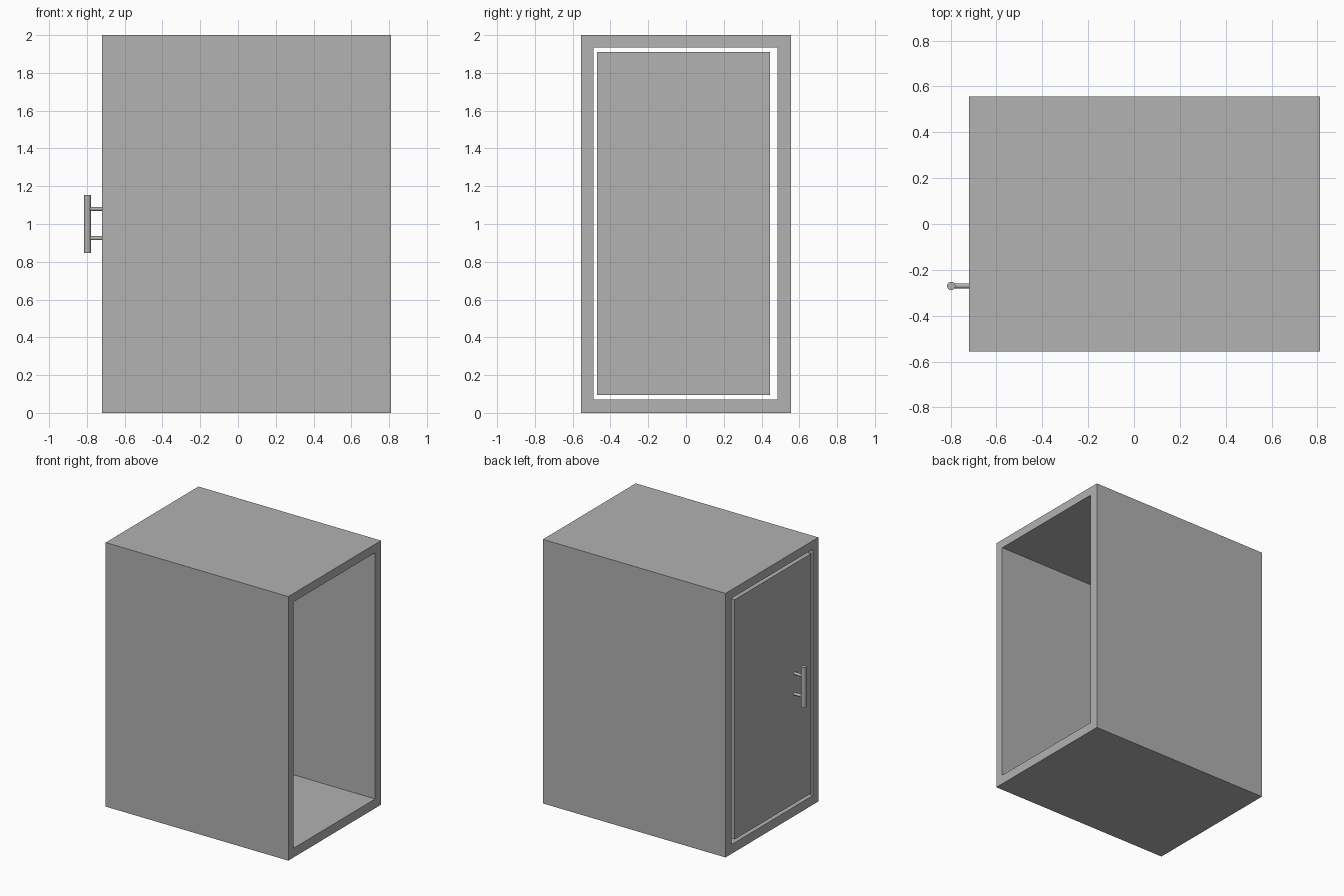
import bpy
import bmesh
from math import pi
from mathutils import Matrix, Vector

cube = bpy.data.objects.get("Cube")
if cube:
    bpy.data.objects.remove(cube, do_unlink=True)

grey = bpy.data.materials.new("plain grey")
grey.use_nodes = True
colour = (0.445, 0.445, 0.445, 1)
grey.diffuse_color = colour
grey.node_tree.nodes["Principled BSDF"].inputs["Base Color"].default_value = colour

FRONT, BACK = -0.72, 0.81       # door end and open end along x
HANDLE_Y = -0.27


def finish(bm, name):
    bmesh.ops.recalc_face_normals(bm, faces=bm.faces)
    mesh = bpy.data.meshes.new(name)
    bm.to_mesh(mesh)
    bm.free()
    mesh.materials.append(grey)
    obj = bpy.data.objects.new(name, mesh)
    bpy.context.collection.objects.link(obj)
    return obj


def box(name, low, high):
    low, high = Vector(low), Vector(high)
    bm = bmesh.new()
    place = Matrix.Translation((low + high) / 2) @ Matrix.Diagonal((*(high - low), 1))
    bmesh.ops.create_cube(bm, size=1, matrix=place)
    return finish(bm, name)


def rod(name, centre, radius, length, axis):
    turn = Matrix.Rotation(pi / 2, 4, "Y") if axis == "X" else Matrix.Identity(4)
    bm = bmesh.new()
    bmesh.ops.create_cone(bm, cap_ends=True, segments=32, radius1=radius,
                          radius2=radius, depth=length,
                          matrix=Matrix.Translation(centre) @ turn)
    obj = finish(bm, name)
    bpy.ops.object.select_all(action="DESELECT")
    obj.select_set(True)
    bpy.context.view_layer.objects.active = obj
    bpy.ops.object.shade_smooth_by_angle(angle=pi / 6)


def rectangle(bm, x, y0, y1, z0, z1):
    return [bm.verts.new((x, y, z)) for y, z in ((y0, z0), (y1, z0), (y1, z1), (y0, z1))]


# Hollow cabinet shell, open at both ends
bm = bmesh.new()
rings = []
for x in (FRONT, BACK):
    rings.append((rectangle(bm, x, -0.555, 0.555, 0, 2),
                  rectangle(bm, x, -0.49, 0.485, 0.07, 1.935)))
(outer_a, inner_a), (outer_b, inner_b) = rings
for first, second in ((outer_a, outer_b), (inner_a, inner_b),
                      (outer_a, inner_a), (outer_b, inner_b)):
    for i in range(4):
        j = (i + 1) % 4
        bm.faces.new((first[i], first[j], second[j], second[i]))
finish(bm, "cabinet_shell")

# Door set flush in the frame with a gap all round
box("door", (FRONT, -0.47, 0.095), (FRONT + 0.05, 0.445, 1.91))

# Upright bar handle on two posts
rod("handle_bar", (-0.797, HANDLE_Y, 1.0), 0.018, 0.305, "Z")
for name, z in (("lower_handle_post", 0.925), ("upper_handle_post", 1.08)):
    rod(name, (-0.755, HANDLE_Y, z), 0.011, 0.08, "X")
